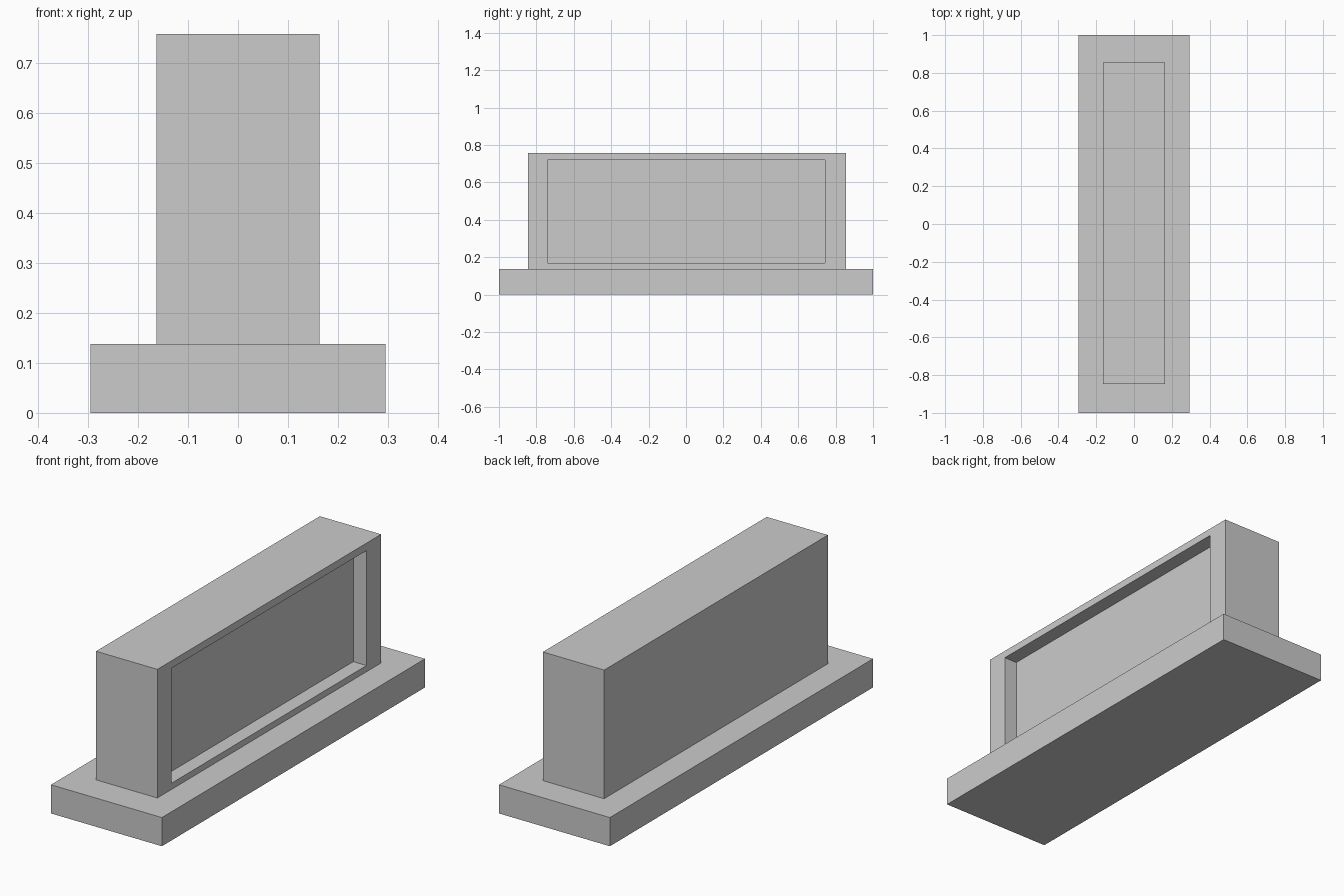
import bpy
import bmesh

if "Cube" in bpy.data.objects:
    bpy.data.objects.remove(bpy.data.objects["Cube"])


def box_mesh(lo, hi):
    bm = bmesh.new()
    bmesh.ops.create_cube(bm, size=1)
    for v in bm.verts:
        for i in range(3):
            v.co[i] = hi[i] if v.co[i] > 0 else lo[i]
    return bm


def finish(bm, name):
    bmesh.ops.recalc_face_normals(bm, faces=bm.faces)
    mesh = bpy.data.meshes.new(name)
    bm.to_mesh(mesh)
    bm.free()
    obj = bpy.data.objects.new(name, mesh)
    bpy.context.collection.objects.link(obj)
    return obj


def fit_face(face, x, y_range, z_range):
    """Move a rectangular x-facing face to the given plane and extents."""
    c = face.calc_center_median()
    for v in face.verts:
        v.co = (x, y_range[v.co.y > c.y], z_range[v.co.z > c.z])


# Base plinth
finish(box_mesh((-0.295, -1, 0), (0.295, 1, 0.138)), "base_plinth")

# Upright body with a recessed panel on the right side
side = 0.163
depth = 0.07
panel_y, panel_z = (-0.74, 0.744), (0.168, 0.721)
bm = box_mesh((-side, -0.846, 0.138), (side, 0.855, 0.757))
bm.normal_update()
panel = max(bm.faces, key=lambda f: f.calc_center_median().x)
for x in (side, side - depth):
    # First pass makes the rim, second pass makes the recess walls
    bmesh.ops.inset_individual(bm, faces=[panel], thickness=0.02)
    fit_face(panel, x, panel_y, panel_z)
finish(bm, "recessed_body")
